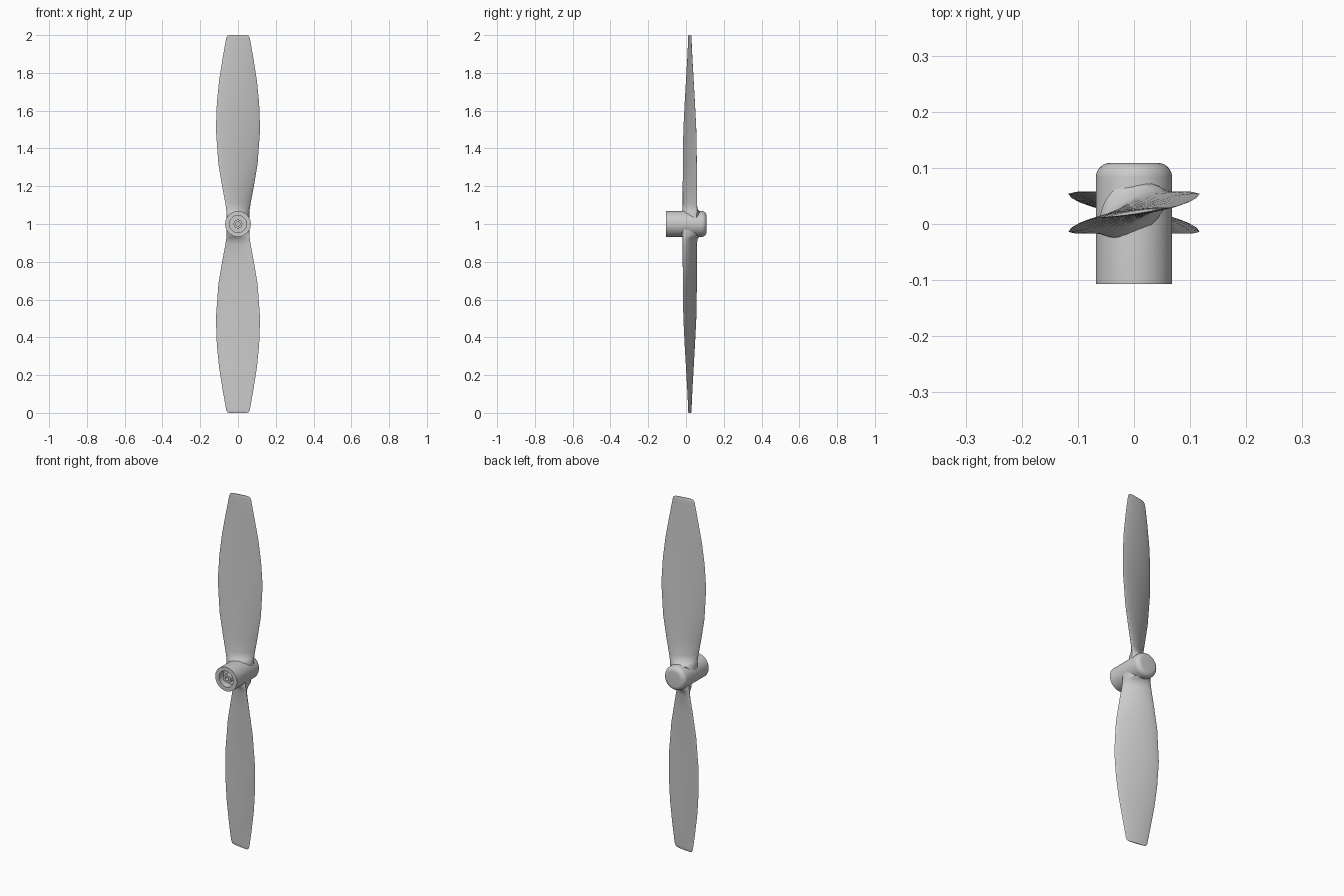
import bpy, bmesh, math
from mathutils import Matrix, Vector

cube = bpy.data.objects.get("Cube")
if cube:
    bpy.data.objects.remove(cube, do_unlink=True)

# One plain grey material
grey = bpy.data.materials.new("light grey")
grey.use_nodes = True
colour = (0.6, 0.6, 0.6, 1)
grey.diffuse_color = colour
grey.node_tree.nodes["Principled BSDF"].inputs["Base Color"].default_value = colour

CENTRE = Vector((0, 0.02, 1))


def make_object(name, bm, angle):
    bmesh.ops.recalc_face_normals(bm, faces=bm.faces)
    mesh = bpy.data.meshes.new(name)
    bm.to_mesh(mesh)
    bm.free()
    mesh.materials.append(grey)
    obj = bpy.data.objects.new(name, mesh)
    bpy.context.collection.objects.link(obj)
    bpy.ops.object.select_all(action="DESELECT")
    obj.select_set(True)
    bpy.context.view_layer.objects.active = obj
    bpy.ops.object.shade_smooth_by_angle(angle=math.radians(angle))
    return obj


def bridge(bm, a, b):
    n = len(a)
    for i in range(n):
        j = (i + 1) % n
        bm.faces.new((a[i], a[j], b[j], b[i]))


# Hub: revolved profile of (radius, y), from the shaft bore round to the back
def make_hub():
    profile = [(0.011, -0.06), (0.011, -0.1), (0.023, -0.1), (0.023, -0.065),
               (0.045, -0.065), (0.045, -0.107), (0.068, -0.107)]
    bend = 0.026
    for k in range(7):
        a = k * math.pi / 12
        profile.append((0.068 - bend + bend * math.cos(a),
                        0.109 - bend + bend * math.sin(a)))
    bm = bmesh.new()
    segments = 48
    rings = []
    for radius, y in profile:
        turn = [math.tau * i / segments for i in range(segments)]
        rings.append([bm.verts.new((radius * math.cos(a), y, 1 + radius * math.sin(a)))
                      for a in turn])
    for a, b in zip(rings, rings[1:]):
        bridge(bm, a, b)
    bm.faces.new(rings[0])
    bm.faces.new(rings[-1])
    return make_object("hub", bm, 35)


# Blade stations: distance from axis, half width, half sweep in y, thickness
STATIONS = [
    (0.0, 0.058, 0.036, 0.09), (0.06, 0.06, 0.037, 0.09),
    (0.072, 0.061, 0.037, 0.066), (0.085, 0.063, 0.037, 0.045),
    (0.11, 0.067, 0.037, 0.034), (0.2, 0.084, 0.037, 0.03),
    (0.32, 0.104, 0.037, 0.027), (0.5, 0.117, 0.034, 0.022),
    (0.64, 0.112, 0.027, 0.019), (0.76, 0.1, 0.02, 0.016),
    (0.88, 0.081, 0.013, 0.013), (0.965, 0.066, 0.009, 0.01),
    (0.985, 0.062, 0.009, 0.009), (0.996, 0.056, 0.008, 0.008),
    (1.0, 0.046, 0.007, 0.005)]


def make_blade(name, turn):
    bm = bmesh.new()
    count = 28
    rings = []
    spin = Matrix.Rotation(turn, 3, "Y")
    for dist, width, sweep, thick in STATIONS:
        chord = Vector((width, sweep, 0))
        normal = Vector((-sweep, width, 0)).normalized()
        ring = []
        for i in range(count):
            a = math.tau * i / count
            s = math.sin(a)
            # Back is fuller than the front, as on an aerofoil
            depth = thick * (0.6 if s > 0 else 0.4) * s * abs(s) ** 0.5
            point = chord * math.cos(a) + normal * depth + Vector((0, 0, dist))
            ring.append(bm.verts.new(CENTRE + spin @ point))
        rings.append(ring)
    for a, b in zip(rings, rings[1:]):
        bridge(bm, a, b)
    bm.faces.new(rings[0])
    bm.faces.new(rings[-1])
    return make_object(name, bm, 40)


make_hub()
for blade_name, half_turn in (("upper_blade", 0), ("lower_blade", math.pi)):
    make_blade(blade_name, half_turn)
